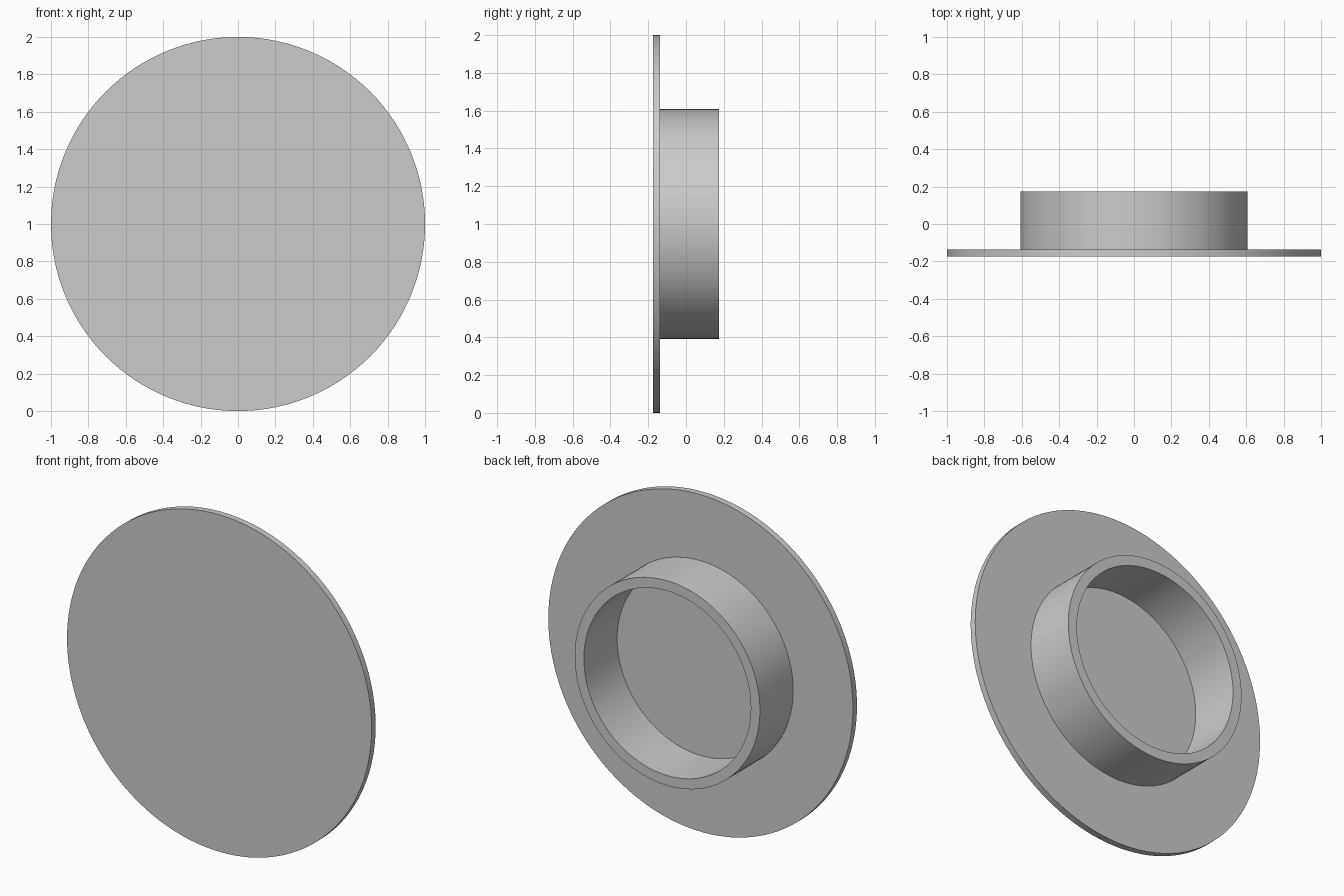
import bpy
import bmesh
import math

cube = bpy.data.objects.get("Cube")
if cube:
    bpy.data.objects.remove(cube, do_unlink=True)

SEGMENTS = 128
CENTRE_Z = 1.0
FRONT, PLATE_BACK, RIM_BACK = -0.175, -0.137, 0.175
PLATE_R, COLLAR_R, BORE_R = 1.0, 0.608, 0.548

# Plain grey material
grey = bpy.data.materials.new("plain grey")
grey.use_nodes = True
colour = (0.6, 0.6, 0.6, 1.0)
grey.diffuse_color = colour
grey.node_tree.nodes["Principled BSDF"].inputs["Base Color"].default_value = colour


def lathe(name, profile, material):
    """Revolve (radius, y) points about the y axis through CENTRE_Z, capping both ends."""
    bm = bmesh.new()
    rings = []
    for radius, y in profile:
        ring = []
        for i in range(SEGMENTS):
            a = 2 * math.pi * i / SEGMENTS
            ring.append(bm.verts.new((radius * math.cos(a), y, CENTRE_Z + radius * math.sin(a))))
        rings.append(ring)
    for a, b in zip(rings, rings[1:]):
        for i in range(SEGMENTS):
            j = (i + 1) % SEGMENTS
            bm.faces.new((a[i], a[j], b[j], b[i]))
    bm.faces.new(rings[0])
    bm.faces.new(rings[-1])
    bmesh.ops.recalc_face_normals(bm, faces=bm.faces)
    mesh = bpy.data.meshes.new(name)
    bm.to_mesh(mesh)
    bm.free()
    mesh.materials.append(material)
    obj = bpy.data.objects.new(name, mesh)
    bpy.context.collection.objects.link(obj)
    return obj


# Round front plate with a hollow collar on its back, one continuous surface
cap = lathe("flanged_cap", [
    (PLATE_R, FRONT), (PLATE_R, PLATE_BACK),
    (COLLAR_R, PLATE_BACK), (COLLAR_R, RIM_BACK),
    (BORE_R, RIM_BACK), (BORE_R, PLATE_BACK),
], grey)

# Smooth round walls, crisp rims
bpy.ops.object.select_all(action="DESELECT")
cap.select_set(True)
bpy.context.view_layer.objects.active = cap
bpy.ops.object.shade_smooth_by_angle(angle=math.radians(30))
